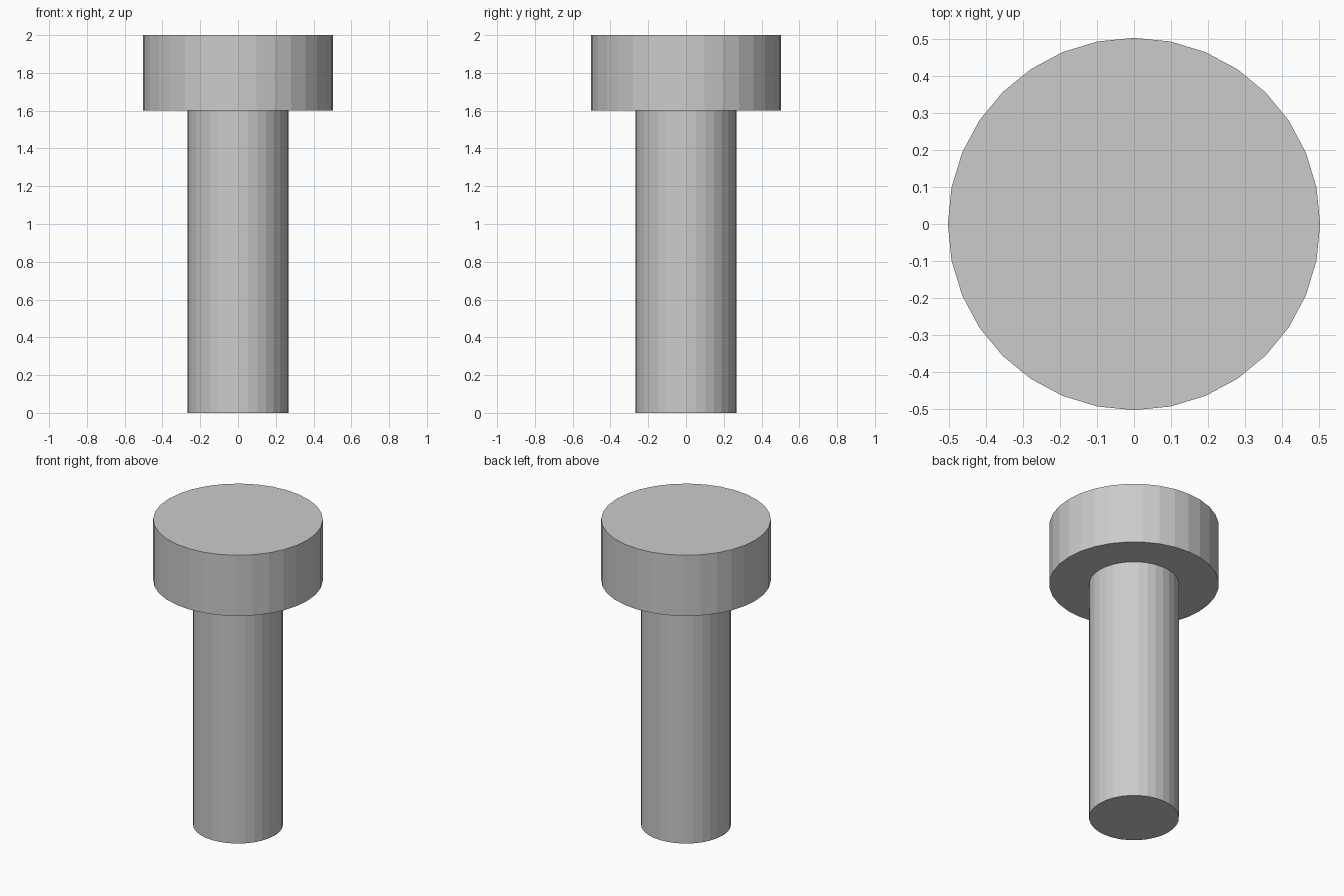
import bpy

if "Cube" in bpy.data.objects:
    bpy.data.objects.remove(bpy.data.objects["Cube"])


def cylinder(name, radius, z_bottom, z_top):
    """Upright flat-shaded 32-sided cylinder between two heights."""
    bpy.ops.mesh.primitive_cylinder_add(
        vertices=32, radius=radius, depth=z_top - z_bottom,
        location=(0, 0, (z_bottom + z_top) / 2))
    obj = bpy.context.object
    obj.name = name
    return obj


HEAD_BOTTOM = 1.602

# Straight shank
cylinder("bolt_shank", 0.267, 0.0, HEAD_BOTTOM)

# Wide round head
cylinder("bolt_head", 0.504, HEAD_BOTTOM, 2.0)
